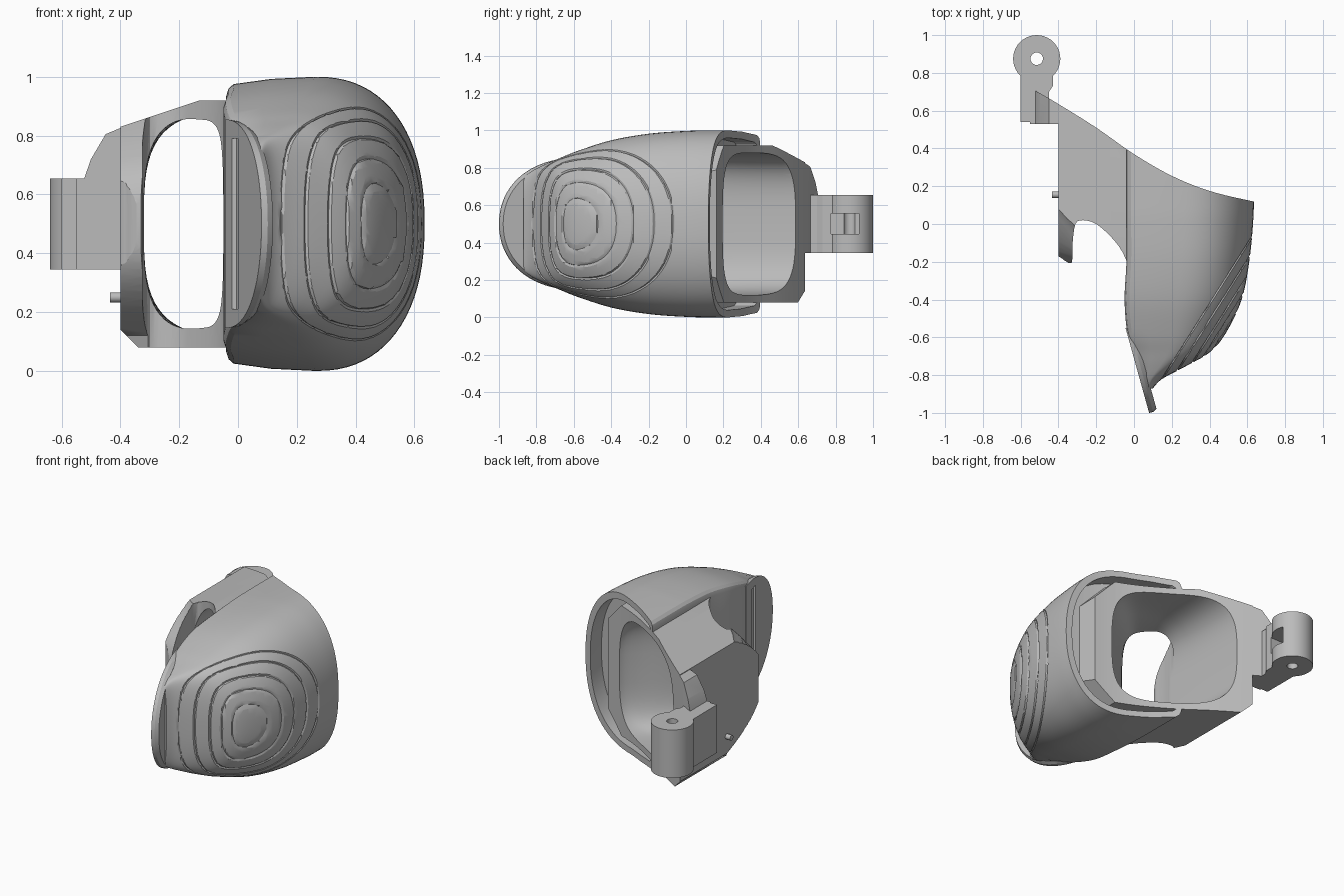
import bpy, bmesh, math
from mathutils import Vector

old = bpy.data.objects.get("Cube")
if old:
    bpy.data.objects.remove(old, do_unlink=True)

grey = bpy.data.materials.new("plain grey")
grey.use_nodes = True
grey.diffuse_color = (0.5, 0.5, 0.5, 1)
grey.node_tree.nodes["Principled BSDF"].inputs["Base Color"].default_value = (0.5, 0.5, 0.5, 1)


# ---- helpers ----
def spline(pts, n):
    """Catmull-Rom curve through points of any dimension."""
    out = []
    for i in range(len(pts) - 1):
        a, b, c, d = (pts[max(i - 1, 0)], pts[i], pts[i + 1], pts[min(i + 2, len(pts) - 1)])
        for k in range(n):
            t = k / n
            out.append(tuple(q + t / 2 * (r - p + t * (2 * p - 5 * q + 4 * r - s + t * (3 * q - p - 3 * r + s)))
                             for p, q, r, s in zip(a, b, c, d)))
    return out + [tuple(pts[-1])]


def loft(name, rings):
    """Closed solid skinned over matching rings."""
    bm = bmesh.new()
    rows = [[bm.verts.new(p) for p in ring] for ring in rings]
    for a, b in zip(rows, rows[1:]):
        for i in range(len(a)):
            j = (i + 1) % len(a)
            bm.faces.new((a[i], a[j], b[j], b[i]))
    bm.faces.new(rows[0])
    bm.faces.new(rows[-1])
    bmesh.ops.recalc_face_normals(bm, faces=bm.faces)
    mesh = bpy.data.meshes.new(name)
    bm.to_mesh(mesh)
    bm.free()
    ob = bpy.data.objects.new(name, mesh)
    mesh.materials.append(grey)
    bpy.context.collection.objects.link(ob)
    return ob


def plan(name, pts, z0, z1):
    return loft(name, [[(x, y, z) for x, y in pts] for z in (z0, z1)])


def elevation(name, pts, y0, y1):
    return loft(name, [[(x, y, z) for x, z in pts] for y in (y0, y1)])


def box(name, x0, x1, y0, y1, z0, z1):
    return plan(name, [(x0, y0), (x1, y0), (x1, y1), (x0, y1)], z0, z1)


def disc(x, y, r, n=40):
    return [(x + r * math.cos(2 * math.pi * i / n), y + r * math.sin(2 * math.pi * i / n)) for i in range(n)]


def boolean(ob, tool, op="DIFFERENCE", keep=False):
    mod = ob.modifiers.new("cut", "BOOLEAN")
    mod.operation, mod.object, mod.solver = op, tool, "EXACT"
    bpy.context.view_layer.objects.active = ob
    bpy.ops.object.modifier_apply(modifier=mod.name)
    if not keep:
        bpy.data.objects.remove(tool, do_unlink=True)


def spow(v, e):
    return math.copysign(abs(v) ** e, v)


# ---- shared rear edge, seen from above ----
rear = spline([(0.9, 0.07), (0.63, 0.12), (0.4, 0.175), (0.2, 0.255), (0, 0.37),
               (-0.2, 0.51), (-0.4, 0.635), (-0.53, 0.71), (-0.8, 0.86)], 5)


def behind(shift=0.0):
    return plan("rear_cutter", [(x, y + shift) for x, y in rear] + [(-0.8, 1.4), (0.9, 1.4)], -0.3, 1.3)


# ---- domed outer shell: (y, left x, right x, half height) ----
stations = spline([(-0.87, 0.055, 0.1, 0.25), (-0.82, 0.04, 0.15, 0.285), (-0.75, 0.02, 0.28, 0.32),
                   (-0.68, 0.0, 0.4, 0.35), (-0.58, -0.035, 0.485, 0.39), (-0.4, -0.05, 0.57, 0.447),
                   (-0.2, -0.04, 0.61, 0.482), (0, -0.04, 0.63, 0.497), (0.15, -0.04, 0.635, 0.5),
                   (0.45, -0.04, 0.635, 0.5)], 5)


def dome_ring(y, xl, xr, h, inset=0.0):
    xl, xr, h = xl + inset / 2, xr - inset, h - inset
    xc = xl + 0.45 * (xr - xl)
    edge = [(xl, 0.87 * h), (xl + 0.008, 0.92 * h), (xl + 0.025, 0.95 * h), ((xl + xc) / 2, 0.985 * h)]
    arc = []
    for i in range(41):
        t = math.pi * (0.5 - i / 40)
        arc.append((xc + (xr - xc) * spow(math.cos(t), 0.87), h * spow(math.sin(t), 0.87)))
    half = edge + arc + [(x, -z) for x, z in reversed(edge)]
    return [(x, y, 0.5 + z) for x, z in half]


shell = loft("outer_shell", [dome_ring(*s) for s in stations])

# concentric engraved rings, each a plane slice pushed slightly inward
bm = bmesh.new()
bm.from_mesh(shell.data)
n = Vector((0.845, -0.535, 0)).normalized()
top = max(v.co.dot(n) for v in bm.verts)
for drop in (0.01, 0.032, 0.065, 0.11, 0.155):
    for off in (-0.004, 0.004, 0):
        bmesh.ops.bisect_plane(bm, geom=bm.verts[:] + bm.edges[:] + bm.faces[:], dist=1e-5,
                               plane_co=n * (top - drop + off), plane_no=n)
    bm.normal_update()
    for v in bm.verts:
        if abs(v.co.dot(n) - top + drop) < 1e-4 and v.normal.dot(n) > 0.35:
            v.co -= v.normal * 0.006
bm.to_mesh(shell.data)
bm.free()

# trim the rear and hollow out the recess behind the rim
boolean(shell, behind())
recess = loft("recess_cutter", [dome_ring(*s, inset=0.04) for s in stations if s[0] > -0.2])
boolean(recess, behind(-0.11), "INTERSECT")
boolean(shell, recess)

# ---- inner frame with hooked front prong ----
frame = plan("inner_frame", [p for p in rear if -0.41 < p[0] < 0.48] +
             spline([(-0.4, 0.0), (-0.405, -0.15), (-0.385, -0.18), (-0.33, -0.205), (-0.325, -0.1),
                     (-0.31, 0), (-0.27, 0.02), (-0.2, 0), (-0.12, -0.07), (-0.06, -0.15), (-0.02, -0.25)], 3) +
             [(0.2, -0.1), (0.48, 0)], 0, 1)
boolean(frame, elevation("profile", [(0.48, 0.25), (0.48, 0.75), (0.32, 0.92), (-0.13, 0.92), (-0.4, 0.83),
                                     (-0.4, 0.14), (-0.34, 0.08), (0.32, 0.08)], -1, 1), "INTERSECT")

# round the front edge of the side wall so the prong tapers above and below
sweep = []
for x, reach in ((-0.45, 0.52), (-0.3, 0.2)):
    curve = [(-0.21 + reach * abs(i / 15 - 1) ** 2.5, 0.5 + 0.38 * (i / 15 - 1)) for i in range(31)]
    curve = [(curve[0][0], 0)] + curve + [(curve[-1][0], 1)]
    sweep.append([(x, y, z) for y, z in curve + [(-0.6, 1), (-0.6, 0)]])
boolean(frame, loft("prong_cutter", sweep))

# ---- flared passage cut through both: (y, right x, half height) ----
rings = []
for y, xr, h in spline([(-1.2, -0.065, 0.35), (-0.3, -0.065, 0.35), (-0.15, -0.03, 0.35), (0, 0.12, 0.36),
                        (0.12, 0.27, 0.375), (0.22, 0.35, 0.38), (0.4, 0.38, 0.38), (0.9, 0.38, 0.38)], 4):
    c, a = (xr - 0.32) / 2, (xr + 0.32) / 2
    rings.append([(c + a * spow(math.cos(t), 0.6), y, 0.5 + h * spow(math.sin(t), 0.6))
                  for t in (2 * math.pi * i / 64 for i in range(64))])
passage = loft("passage_cutter", rings)
boolean(frame, passage, keep=True)
boolean(shell, passage)

# ---- front lip: tilted rounded slab with a narrow slot ----
lip_rings = []
for f, grow in ((0, 1), (0.5, 0.99), (1, 0.95)):
    ring = []
    for i in range(41):
        t = math.pi * (i / 40 - 0.5)
        s = spow(math.cos(t), 0.85) * grow
        z = 0.355 * spow(math.sin(t), 0.95) * grow
        ring.append((-0.045 + 0.125 * s + 0.045 * f, -0.55 - 0.45 * s, 0.5 + z))
    lip_rings.append(ring)
lip = loft("front_lip", lip_rings)
slot = plan("slot_cutter", [(-0.06, -0.64), (-0.04, -0.71), (0.015, -0.71), (-0.005, -0.64)], 0.21, 0.79)
boolean(lip, slot, keep=True)
boolean(shell, slot)

# ---- rear tip and hinge ----
tip = elevation("rear_tip", [(-0.39, 0.345), (-0.525, 0.345), (-0.545, 0.43), (-0.55, 0.52), (-0.535, 0.62),
                             (-0.5, 0.72), (-0.45, 0.805), (-0.39, 0.83)], 0.53, 0.9)
boolean(tip, behind())

hinge = plan("hinge_barrel", disc(-0.515, 0.875, 0.125), 0.345, 0.655)
boolean(hinge, plan("arm", [(-0.6, 0.54), (-0.55, 0.54), (-0.55, 0.53), (-0.45, 0.53),
                            (-0.45, 0.7), (-0.43, 0.73), (-0.43, 0.82), (-0.6, 0.82)], 0.345, 0.655), "UNION")
boolean(hinge, plan("pin_hole", disc(-0.515, 0.875, 0.033), 0.2, 0.8))
boolean(hinge, box("notch", -0.53, -0.3, 0.775, 0.925, 0.445, 0.555))

# ---- small side peg ----
peg = loft("side_peg", [[(x, y, z) for y, z in disc(0.155, 0.25, 0.017, 20)] for x in (-0.435, -0.38)])

# ---- shading ----
bpy.ops.object.select_all(action="DESELECT")
for ob in (shell, frame, lip, tip, hinge, peg):
    ob.select_set(True)
bpy.context.view_layer.objects.active = shell
bpy.ops.object.shade_smooth_by_angle(angle=math.radians(25))
